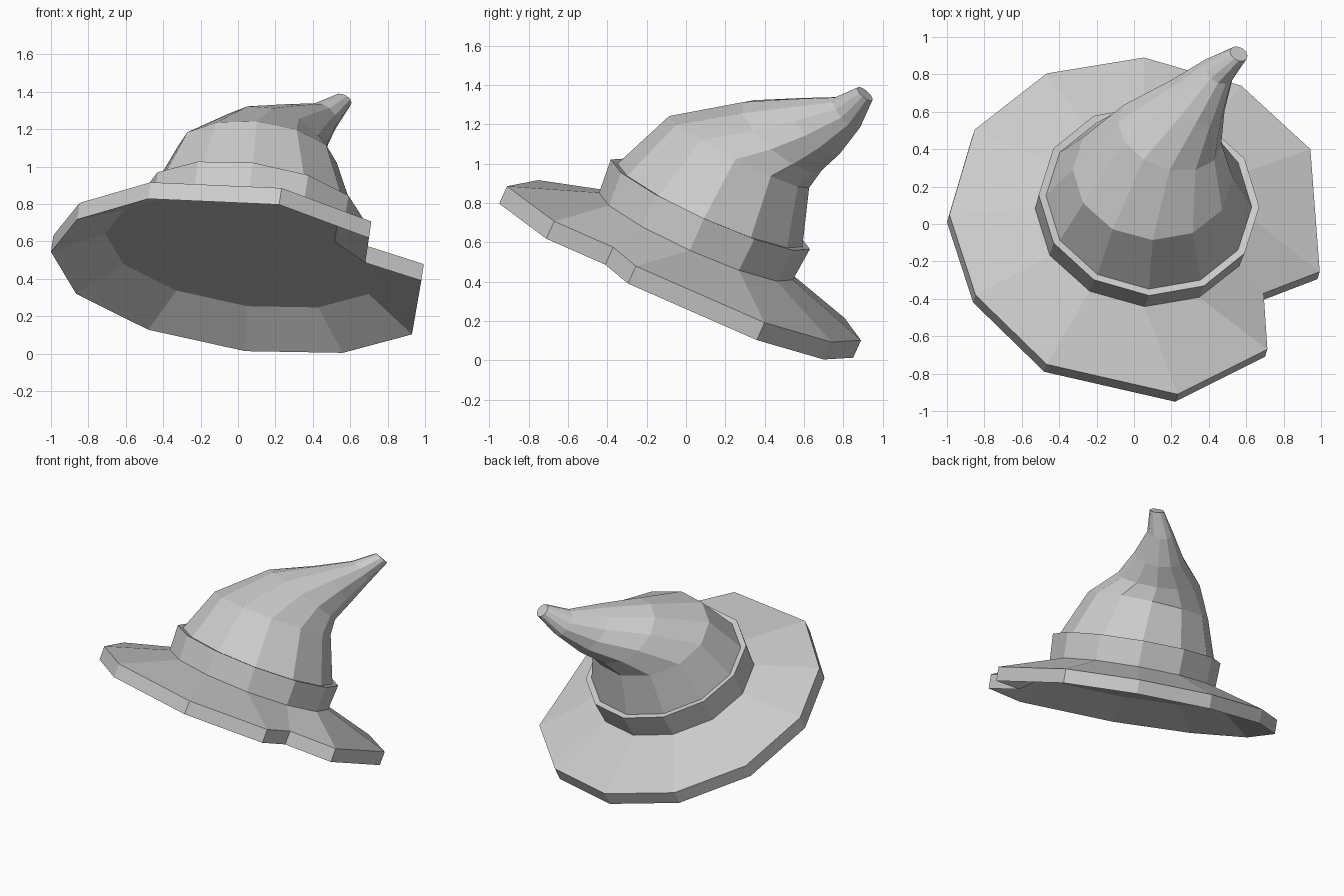
import bpy
import math
from mathutils import Vector

if "Cube" in bpy.data.objects:
    bpy.data.objects.remove(bpy.data.objects["Cube"])

SIDES = 12
UP = Vector((0.133, 0.407, 0.904)).normalized()   # axis of the tilted brim


def on_hat(x, y, d):
    """Point of the tilted base plane above (x, y), lifted by d along the hat axis."""
    return Vector((x, y, 0.402 - 0.147 * x - 0.45 * y)) + UP * d


def ring(centre, normal, ra, rb):
    """Twelve-sided ring facing along normal."""
    n = Vector(normal).normalized()
    a = (Vector((1, 0, 0)) - n * n.x).normalized()
    b = n.cross(a)
    c = Vector(centre)
    steps = [2 * math.pi * i / SIDES for i in range(SIDES)]
    return [c + a * ra * math.cos(t) + b * rb * math.sin(t) for t in steps]


def loft(name, rings, cap_start=False, cap_end=False):
    """Skin consecutive rings with flat faces."""
    verts = [p for r in rings for p in r]
    faces = []
    for k in range(len(rings) - 1):
        for i in range(SIDES):
            j = (i + 1) % SIDES
            lo, hi = k * SIDES, (k + 1) * SIDES
            faces.append((lo + i, lo + j, hi + j, hi + i))
    if cap_start:
        faces.append(tuple(reversed(range(SIDES))))
    if cap_end:
        faces.append(tuple(range(len(verts) - SIDES, len(verts))))
    mesh = bpy.data.meshes.new(name)
    mesh.from_pydata(verts, [], faces)
    mesh.update()
    obj = bpy.data.objects.new(name, mesh)
    bpy.context.collection.objects.link(obj)
    return obj


# Brim: irregular outline with a notch on the right, hollowed underneath
outline = [(0.98, -0.295), (0.93, 0.36), (0.56, 0.70), (0.04, 0.85),
           (-0.48, 0.765), (-0.865, 0.465), (-1.0, 0.01), (-0.86, -0.42),
           (-0.48, -0.79), (0.22, -0.95), (0.70, -0.71), (0.68, -0.41)]
band_low = ring(on_hat(0.025, -0.045, 0.235), UP, 0.59, 0.54)
band_high = ring(on_hat(0.025, -0.045, 0.415), UP, 0.595, 0.555)
band_lip = ring(on_hat(0.025, -0.045, 0.41), UP, 0.555, 0.515)
loft("brim", [
    [on_hat(x * 0.73, y * 0.73, 0.15) for x, y in outline],
    [on_hat(x, y, 0) for x, y in outline],
    [on_hat(x, y, 0.098) for x, y in outline],
    band_low], cap_start=True)

# Band around the crown, with a narrow ledge on top
loft("band", [band_low, band_high, band_lip])

# Crown: bends backwards and to the right, ending in a blunt tip
loft("crown", [
    band_lip,
    ring((0.10, 0.27, 1.06), (0.10, 0.45, 0.88), 0.43, 0.40),
    ring((0.19, 0.49, 1.14), (0.30, 0.62, 0.72), 0.29, 0.265),
    ring((0.33, 0.66, 1.19), (0.42, 0.68, 0.60), 0.17, 0.185),
    ring((0.45, 0.82, 1.26), (0.45, 0.68, 0.58), 0.09, 0.10),
    ring((0.56, 0.91, 1.355), (0.35, 0.62, 0.70), 0.05, 0.05)],
    cap_end=True)
